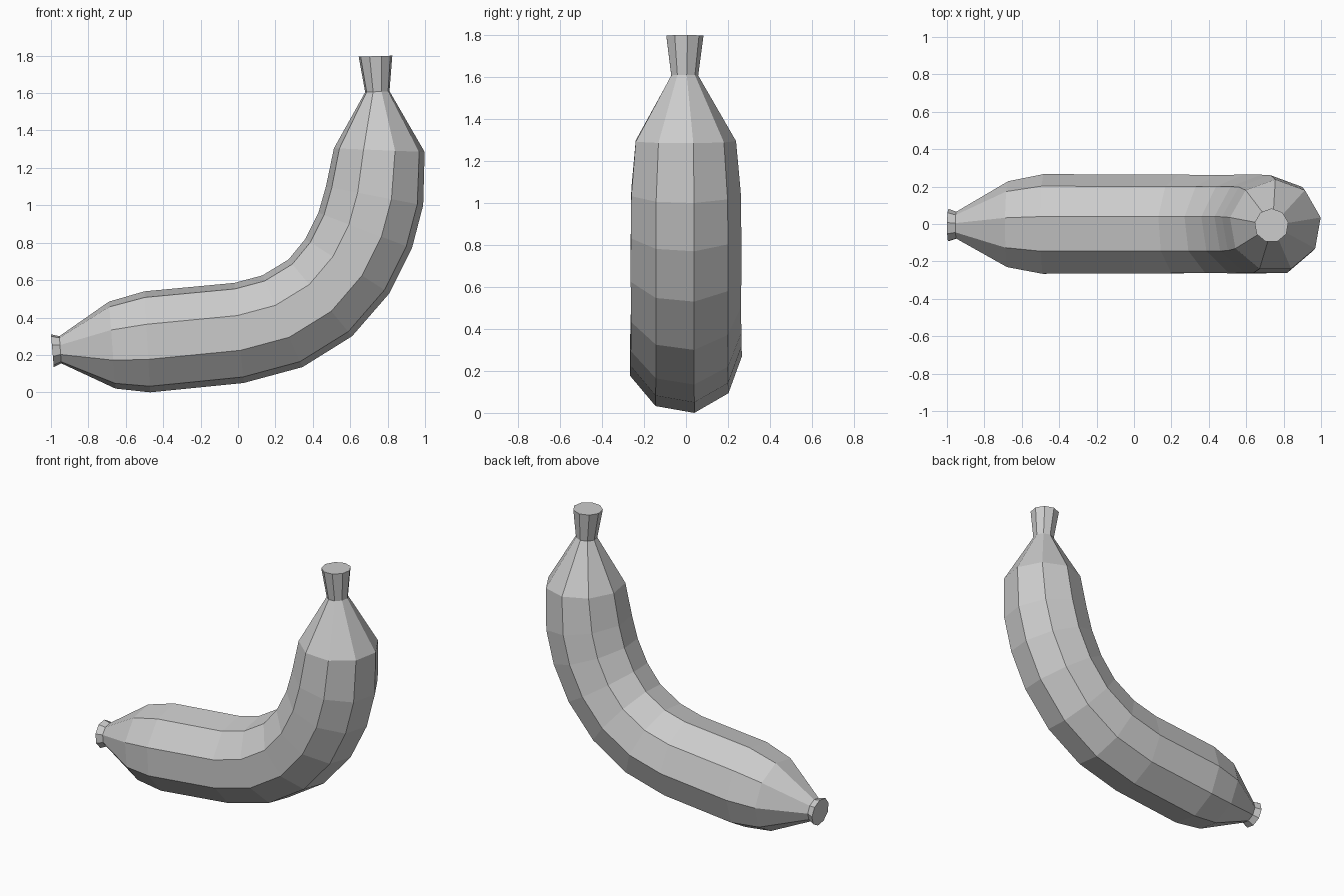
import bpy, bmesh, math
from mathutils import Vector

if "Cube" in bpy.data.objects:
    bpy.data.objects.remove(bpy.data.objects["Cube"])

SIDES = 9
Y_SHIFT = -0.008
COS10 = math.cos(math.radians(10))

# Each ring: inner-curve point (x, z) and outer-curve point (x, z)
RINGS = [
    (-1.00, 0.31, -0.985, 0.135),   # blossom tip cap
    (-0.955, 0.30, -0.945, 0.155),  # tip neck
    (-0.69, 0.485, -0.655, 0.02),
    (-0.50, 0.54, -0.47, 0.0),
    (-0.02, 0.585, 0.03, 0.05),
    (0.13, 0.625, 0.345, 0.135),
    (0.27, 0.71, 0.61, 0.30),
    (0.36, 0.82, 0.81, 0.53),
    (0.43, 0.96, 0.93, 0.77),
    (0.47, 1.10, 0.99, 1.00),
    (0.513, 1.305, 0.998, 1.285),
    (0.68, 1.605, 0.81, 1.61),      # stem neck
    (0.645, 1.795, 0.825, 1.80),    # stem top
]


def add_ring(bm, xi, zi, xo, zo):
    """Nine-sided section lying across the bend, one corner on the +y side."""
    inner, outer = Vector((xi, 0, zi)), Vector((xo, 0, zo))
    centre = (inner + outer) / 2
    across = (inner - outer) / (2 * COS10)
    radius = across.length
    verts = []
    for i in range(SIDES):
        a = math.radians(10) + i * math.tau / SIDES
        side = Vector((0, radius * math.sin(a) + Y_SHIFT, 0))
        verts.append(bm.verts.new(centre + across * math.cos(a) + side))
    return verts


# Loft the fruit from tip to stem
bm = bmesh.new()
rings = [add_ring(bm, *r) for r in RINGS]
for a, b in zip(rings, rings[1:]):
    for i in range(SIDES):
        j = (i + 1) % SIDES
        bm.faces.new((a[i], a[j], b[j], b[i]))

# Close both ends
bm.faces.new(rings[0])
bm.faces.new(rings[-1])
bmesh.ops.recalc_face_normals(bm, faces=bm.faces)

mesh = bpy.data.meshes.new("banana")
bm.to_mesh(mesh)
bm.free()
bpy.context.collection.objects.link(bpy.data.objects.new("banana", mesh))
